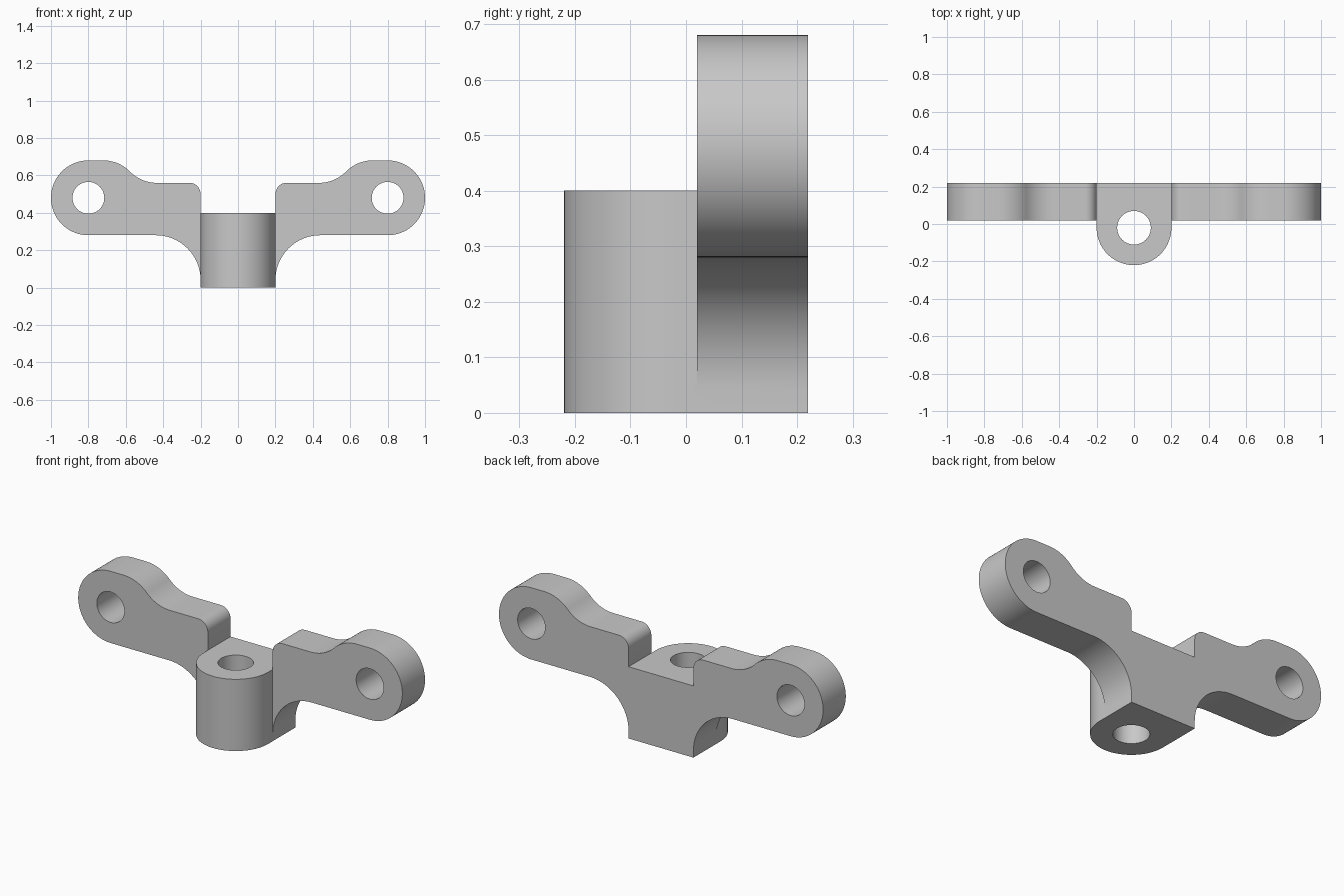
import bpy, bmesh, math
from mathutils import Vector, Matrix

if "Cube" in bpy.data.objects:
    bpy.data.objects.remove(bpy.data.objects["Cube"])

metal = bpy.data.materials.new("light grey metal")
metal.diffuse_color = (0.58, 0.58, 0.58, 1)
metal.use_nodes = True
metal.node_tree.nodes["Principled BSDF"].inputs["Base Color"].default_value = metal.diffuse_color


def arc(cx, cy, r, a0, a1, n):
    """Points on a circular arc, angles in degrees."""
    angles = [math.radians(a0 + (a1 - a0) * i / n) for i in range(n + 1)]
    return [(cx + r * math.cos(a), cy + r * math.sin(a)) for a in angles]


def prism(name, points, place, depth):
    """Extrude a flat outline; place maps 2D points into space."""
    bm = bmesh.new()
    face = bm.faces.new([bm.verts.new(place(u, v)) for u, v in points])
    ext = bmesh.ops.extrude_face_region(bm, geom=[face])
    verts = [g for g in ext["geom"] if isinstance(g, bmesh.types.BMVert)]
    bmesh.ops.translate(bm, vec=Vector(depth), verts=verts)
    bmesh.ops.recalc_face_normals(bm, faces=bm.faces)
    mesh = bpy.data.meshes.new(name)
    bm.to_mesh(mesh)
    bm.free()
    mesh.materials.append(metal)
    obj = bpy.data.objects.new(name, mesh)
    bpy.context.collection.objects.link(obj)
    return obj


def combine(target, other, operation):
    """Apply a boolean and remove the helper."""
    bpy.context.view_layer.objects.active = target
    mod = target.modifiers.new("boolean", 'BOOLEAN')
    mod.operation = operation
    mod.solver = 'EXACT'
    mod.object = other
    bpy.ops.object.modifier_apply(modifier=mod.name)
    bpy.data.objects.remove(other)


# Wing plate: right half outline from bottom to top, then mirrored
bend = math.degrees(math.asin(0.7))
bend_x = 0.72 - 0.4 * math.cos(math.radians(bend))
half = [(0.2, 0.0)]
half += arc(0.44, 0.04, 0.24, 180, 90, 24)                # lower fillet
half += arc(0.8, 0.48, 0.2, -90, 90, 48)                  # rounded end
half += arc(0.72, 0.48, 0.2, 90, 180 - bend, 14)          # shoulder
half += arc(bend_x, 0.76, 0.2, -bend, -90, 14)[1:]        # hollow
half += arc(0.26, 0.5, 0.06, 90, 180, 12)                 # inner corner
half += [(0.2, 0.4)]
outline = half + [(-x, z) for x, z in reversed(half)]
bracket = prism("wing_bracket", outline, lambda x, z: (x, 0.02, z), (0, 0.2, 0))

# Round-fronted central boss
boss_outline = [(0.2, 0.12), (-0.2, 0.12)] + arc(0, -0.02, 0.2, 180, 360, 48)
boss = prism("boss", boss_outline, lambda x, y: (x, y, 0), (0, 0, 0.4))
combine(bracket, boss, 'UNION')

# Vertical bore and the two wing holes
bore = prism("bore_cutter", arc(0, -0.02, 0.09, 0, 360, 48)[:-1],
             lambda x, y: (x, y, -0.1), (0, 0, 0.7))
combine(bracket, bore, 'DIFFERENCE')
for side in (-1, 1):
    hole = prism("hole_cutter", arc(side * 0.8, 0.48, 0.085, 0, 360, 48)[:-1],
                 lambda x, z: (x, -0.1, z), (0, 0.5, 0))
    combine(bracket, hole, 'DIFFERENCE')

# Smooth curved walls, sharp rims
bpy.ops.object.select_all(action='DESELECT')
bracket.select_set(True)
bpy.context.view_layer.objects.active = bracket
bpy.ops.object.shade_smooth_by_angle(angle=math.radians(30))
